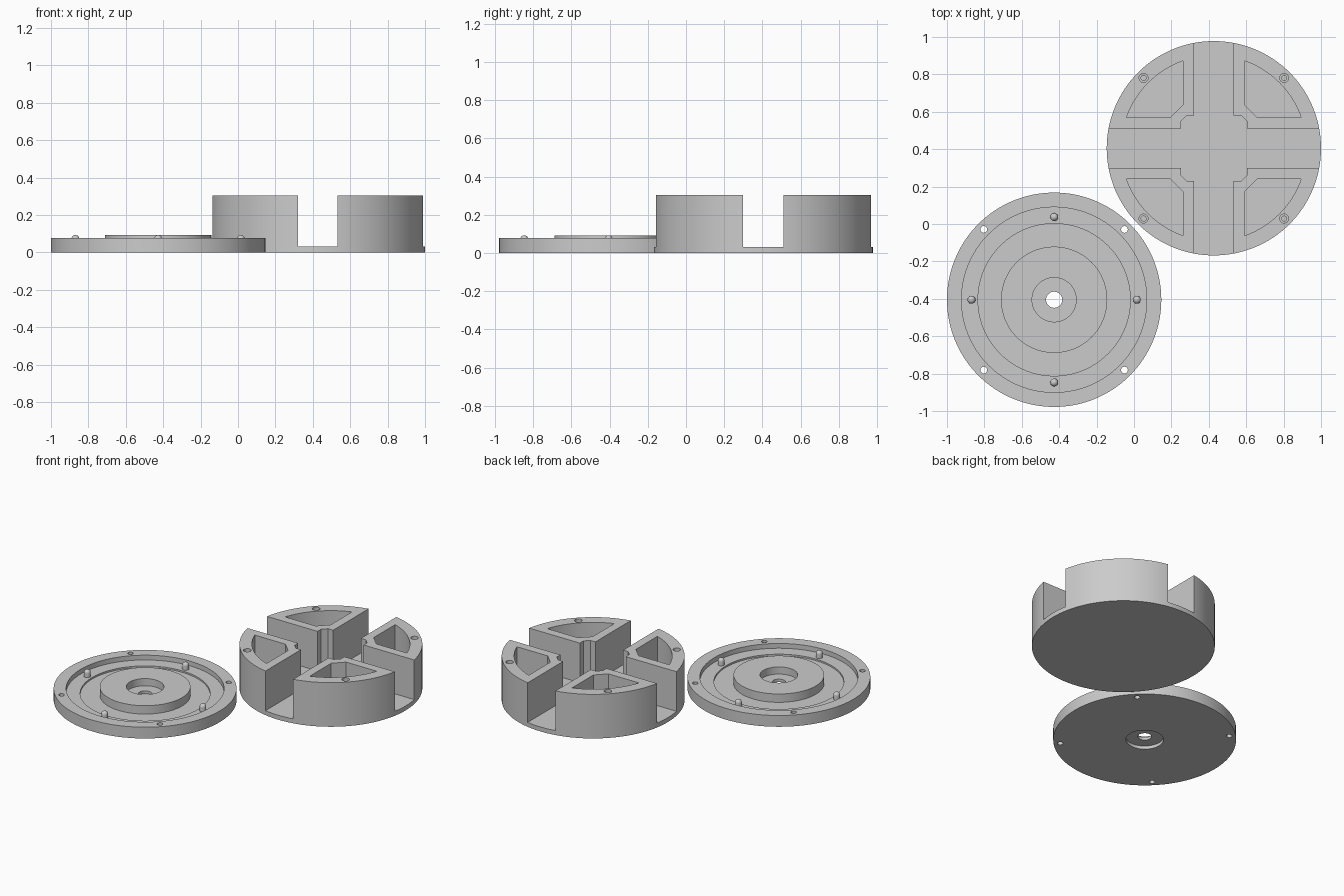
import bpy, bmesh, math
from mathutils import Matrix, Vector

if "Cube" in bpy.data.objects:
    bpy.data.objects.remove(bpy.data.objects["Cube"])

R, SEG = 0.573, 128
PLATE = Vector((-0.427, -0.405, 0))
CUP = Vector((0.427, 0.405, 0))

grey = bpy.data.materials.new("plain grey")
grey.diffuse_color = (0.6, 0.6, 0.6, 1)
grey.use_nodes = True
grey.node_tree.nodes["Principled BSDF"].inputs["Base Color"].default_value = grey.diffuse_color


def finish(bm, name, loc):
    bmesh.ops.recalc_face_normals(bm, faces=bm.faces)
    me = bpy.data.meshes.new(name)
    bm.to_mesh(me)
    bm.free()
    ob = bpy.data.objects.new(name, me)
    bpy.context.collection.objects.link(ob)
    ob.location = loc
    me.materials.append(grey)
    return ob


def prism(bm, pts, z0, z1):
    """Extrude a flat outline from z0 to z1."""
    face = bm.faces.new([bm.verts.new((x, y, z0)) for x, y in pts])
    ext = bmesh.ops.extrude_face_region(bm, geom=[face])["geom"]
    bmesh.ops.translate(bm, vec=(0, 0, z1 - z0),
                        verts=[v for v in ext if isinstance(v, bmesh.types.BMVert)])


def circle(r, n, cx=0, cy=0):
    return [(cx + r * math.cos(2 * math.pi * i / n),
             cy + r * math.sin(2 * math.pi * i / n)) for i in range(n)]


def lathe(profile, name, loc, n=SEG, closed=True):
    """Revolve an (r, z) profile about the z axis."""
    bm = bmesh.new()
    vs = [bm.verts.new((r, 0, z)) for r, z in profile]
    es = [bm.edges.new((a, b)) for a, b in zip(vs, vs[1:])]
    if closed:
        es.append(bm.edges.new((vs[-1], vs[0])))
    bmesh.ops.spin(bm, geom=vs + es, cent=(0, 0, 0), axis=(0, 0, 1),
                   angle=2 * math.pi, steps=n, use_duplicate=False)
    bmesh.ops.remove_doubles(bm, verts=bm.verts, dist=1e-5)
    return finish(bm, name, loc)


def cut(ob, cutter):
    """Subtract the cutter, apply the result and remove the cutter."""
    cutter.hide_render = True
    mod = ob.modifiers.new("cut", "BOOLEAN")
    mod.operation, mod.solver, mod.object = "DIFFERENCE", "EXACT", cutter
    bpy.context.view_layer.objects.active = ob
    bpy.ops.object.modifier_apply(modifier=mod.name)
    bpy.data.objects.remove(cutter)


def smooth(ob):
    bpy.ops.object.select_all(action="DESELECT")
    ob.select_set(True)
    bpy.context.view_layer.objects.active = ob
    bpy.ops.object.shade_smooth_by_angle(angle=math.radians(30))


def rotated(pts, k):
    m = Matrix.Rotation(k * math.pi / 2, 2)
    return [tuple(m @ Vector(p)) for p in pts]


CORNERS = [(sx * 0.376, sy * 0.376) for sx in (-1, 1) for sy in (-1, 1)]


def corner_holes(r, z0, z1, loc):
    bm = bmesh.new()
    for x, y in CORNERS:
        prism(bm, circle(r, 24, x, y), z0, z1)
    return finish(bm, "hole_cutter", loc)


# Lid plate: rim, stepped groove, centre boss recessed on both sides
lid = lathe([(0.043, 0.022), (0.118, 0.022), (0.118, 0), (R, 0), (R, 0.078),
             (0.495, 0.078), (0.495, 0.045), (0.407, 0.045), (0.407, 0.034),
             (0.284, 0.034), (0.284, 0.092), (0.118, 0.092), (0.118, 0.042),
             (0.043, 0.042)], "lid_plate", PLATE)
cut(lid, corner_holes(0.018, -0.05, 0.15, PLATE))
smooth(lid)

# Round-topped locating pins on the groove ledge
for k in range(4):
    a = k * math.pi / 2
    dome = [(0.021 * math.cos(t), 0.073 + 0.02 * math.sin(t))
            for t in (i * math.pi / 10 for i in range(6))]
    pin = lathe([(0, 0.04), (0.021, 0.04)] + dome, "locating_pin",
                PLATE + Vector((0.442 * math.cos(a), 0.442 * math.sin(a), 0)),
                24, closed=False)
    smooth(pin)

# Divided housing: a solid drum that is cut into four quadrants
bm = bmesh.new()
prism(bm, circle(R, SEG), 0, 0.305)
housing = finish(bm, "housing", CUP)

# Crossed channels with bevelled notches at the inner corners
corner = [(0.8, 0.106), (0.176, 0.106), (0.176, 0.145),
          (0.145, 0.176), (0.106, 0.176), (0.106, 0.8)]
bm = bmesh.new()
prism(bm, [p for k in range(4) for p in rotated(corner, k)], 0.031, 0.5)
cut(housing, finish(bm, "channel_cutter", CUP))

# Hollow pocket in each quadrant
a0, a1 = math.atan2(0.165, 0.467), math.atan2(0.467, 0.165)
arc = [(0.495 * math.cos(a0 + (a1 - a0) * i / 20),
        0.495 * math.sin(a0 + (a1 - a0) * i / 20)) for i in range(21)]
bm = bmesh.new()
for k in range(4):
    prism(bm, rotated(arc + [(0.165, 0.232), (0.232, 0.165)], k), 0.031, 0.5)
cut(housing, finish(bm, "pocket_cutter", CUP))

# Stepped screw holes in the outer wall
cut(housing, corner_holes(0.024, 0.235, 0.5, CUP))
cut(housing, corner_holes(0.0135, 0.12, 0.4, CUP))
smooth(housing)
